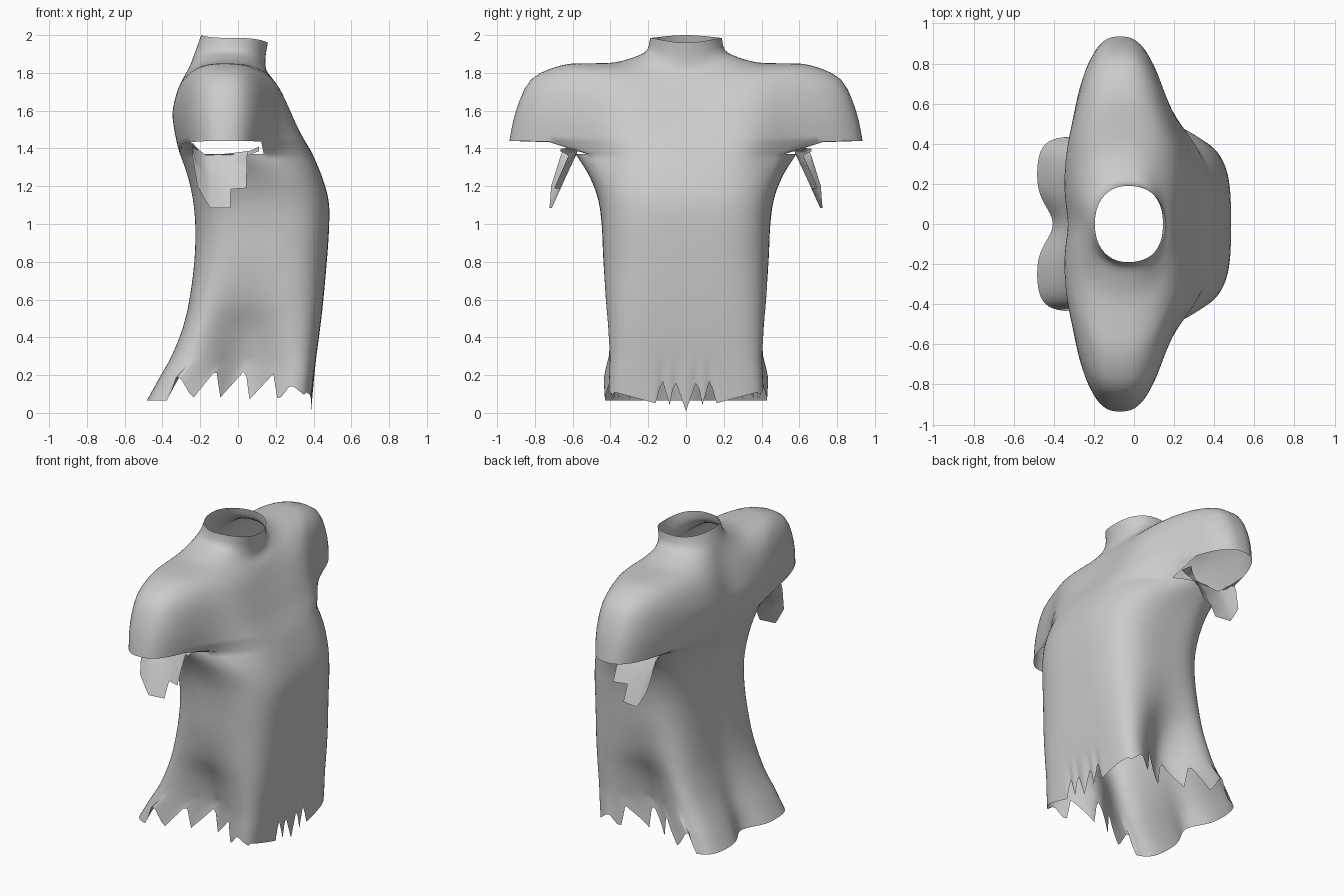
import bpy, bmesh, math

if "Cube" in bpy.data.objects:
    bpy.data.objects.remove(bpy.data.objects["Cube"])

N = 160   # columns around the shirt

# yw side half-width, zs side height, xf/zf front, xb/zb back, cx centre, A arm depth, n squareness,
# c side recess, g groove down the back
UPPER = [
    (.19, 1.985, .158, 1.96, -.195, 2.0, -.03, .5, 2.2, 0, 0),
    (.207, 1.92, .145, 1.88, -.22, 1.93, -.04, .5, 2.2, 0, 0),
    (.27, 1.885, .15, 1.815, -.255, 1.86, -.05, .25, 2.2, 0, .01),
    (.38, 1.855, .185, 1.765, -.29, 1.79, -.06, .25, 2.2, 0, .02),
    (.52, 1.85, .215, 1.71, -.315, 1.72, -.07, .25, 2.4, 0, .02),
    (.66, 1.84, .245, 1.65, -.335, 1.65, -.07, .25, 2.6, 0, .02),
    (.82, 1.765, .28, 1.58, -.35, 1.57, -.07, .25, 2.7, 0, .02),
    (.9, 1.6, .32, 1.50, -.34, 1.49, -.07, .25, 2.7, 0, .02),
    (.935, 1.44, .36, 1.43, -.325, 1.42, -.07, .235, 2.6, 0, .02),
]
LOWER = [
    (.585, 1.37, .39, 1.38, -.315, 1.37, -.06, .22, 2.4, 0, .02),
    (.515, 1.26, .445, 1.25, -.275, 1.26, 0, .4, 2.8, 0, .02),
    (.465, 1.13, .48, 1.12, -.245, 1.13, .05, .6, 3.2, 0, .02),
    (.445, .98, .482, .98, -.23, .98, .1, .6, 3.4, 0, .01),
    (.44, .8, .47, .8, -.235, .8, .1, .6, 3.6, .01, .01),
    (.437, .6, .452, .6, -.26, .6, .08, .6, 4.2, .08, .01),
    (.435, .45, .435, .45, -.295, .45, .05, .6, 4.8, .22, .015),
    (.432, .3, .415, .3, -.355, .3, .03, .6, 5.5, .31, .03),
    (.434, .18, .4, .18, -.42, .18, 0, .6, 6.5, .33, .05),
    (.44, .06, .387, .06, -.485, .06, -.02, .6, 7, .33, .08),
]


def refine(rows, steps=3):
    """Catmull-Rom between profile rows."""
    out, last = [], len(rows) - 1
    for i in range(last):
        a, b, c, d = (rows[min(max(j, 0), last)] for j in (i - 1, i, i + 1, i + 2))
        for k in range(steps):
            t = k / steps
            out.append([.5 * (2 * q + (r - p) * t + (2 * p - 5 * q + 4 * r - s) * t * t
                              + (3 * q - p - 3 * r + s) * t ** 3) for p, q, r, s in zip(a, b, c, d)])
    return out + [list(rows[last])]


def lerp_table(tab, v):
    if v <= tab[0][0]:
        return tab[0][1]
    for (a, p), (b, q) in zip(tab, tab[1:]):
        if v <= b:
            return p + (q - p) * (v - a) / (b - a)
    return tab[-1][1]


# torn hem heights: front by distance from the middle, sides by x
FRONT_HEM = [(0, .01), (.06, .18), (.085, .035), (.13, .19), (.155, .05), (.4, .115)]
SIDE_HEM = [(-.37, .065), (-.32, .21), (-.24, .075), (-.115, .23), (-.095, .08), (.04, .23),
            (.06, .07), (.19, .21), (.21, .06), (.28, .15), (.37, .08)]


def hem(x, y):
    if x > .36:
        return lerp_table(FRONT_HEM, abs(y))
    return lerp_table(SIDE_HEM, x)


def ring(row):
    yw, zs, xf, zf, xb, zb, cx, A, n, c, g = row
    squash = min(1, .585 / yw)      # keeps columns lined up between sleeve and torso
    pts = []
    for i in range(N):
        t = 2 * math.pi * i / N
        t = math.atan2(math.sin(t) * squash, math.cos(t))
        co, si = math.cos(t), math.sin(t)
        r = (abs(co) ** n + abs(si) ** n) ** (-1 / n)
        px, y = co * r, si * r * yw
        h = (xf - cx) if co > 0 else (cx - xb)
        a = min(h, A)
        bump = 1 / (1 + (y / .48) ** 6)
        x = cx + a * px + math.copysign((h - a) * bump * min(1, abs(px) * 1.6), co)
        if co < 0:
            x += g * math.exp(-(y / .12) ** 2) * abs(co)
        y *= 1 - c * math.exp(-((x - .04) / .18) ** 2)
        z = zs + ((zf if co > 0 else zb) - zs) * abs(co) ** 3
        pts.append([x, y, z])
    return pts


def add_object(name, bm):
    bmesh.ops.recalc_face_normals(bm, faces=bm.faces)
    me = bpy.data.meshes.new(name)
    bm.to_mesh(me)
    bm.free()
    ob = bpy.data.objects.new(name, me)
    bpy.context.collection.objects.link(ob)
    for p in me.polygons:
        p.use_smooth = True
    return ob


# shirt: rings from the neck out over the shoulders, then down the torso
up, low = refine(UPPER), refine(LOWER)
rings = [ring(r) for r in up + low]
for i in range(N):
    edge = hem(*rings[-1][i][:2])
    for rg in rings:
        z = rg[i][2]
        if z < .3:
            rg[i][2] = .3 + (z - .3) * (.3 - edge) / .24

bm = bmesh.new()
grid = [[bm.verts.new(p) for p in rg] for rg in rings]
arm = len(up) - 1
for k in range(len(grid) - 1):
    for i in range(N):
        j = (i + 1) % N
        # sleeve openings stay free
        if k == arm and min(abs(grid[k][i].co.y), abs(grid[k][j].co.y)) > .7:
            continue
        bm.faces.new((grid[k][i], grid[k][j], grid[k + 1][j], grid[k + 1][i]))
add_object("torn_shirt", bm)

# torn flaps hanging below each sleeve opening: x, top z, bottom z
FLAP = [(-.24, 1.43, 1.36), (-.215, 1.40, 1.2), (-.17, 1.365, 1.12), (-.145, 1.365, 1.085),
        (-.04, 1.375, 1.085), (-.038, 1.375, 1.185), (.045, 1.385, 1.19), (.048, 1.385, 1.36),
        (.07, 1.39, 1.37), (.11, 1.41, 1.385)]
for side, label in ((1, "left"), (-1, "right")):
    bm = bmesh.new()
    cols = []
    for x, zt, zb in FLAP:
        col = []
        for k in range(5):
            z = zt + (zb - zt) * k / 4
            y = .575 + .45 * max(0, 1.38 - z) + .08 * (abs(x + .07) / .17) ** 2 * min(1, k / 2)
            col.append(bm.verts.new((x, side * min(y, .75), z)))
        cols.append(col)
    for a, b in zip(cols, cols[1:]):
        for k in range(4):
            bm.faces.new((a[k], b[k], b[k + 1], a[k + 1]))
    add_object("torn_flap_" + label, bm)
